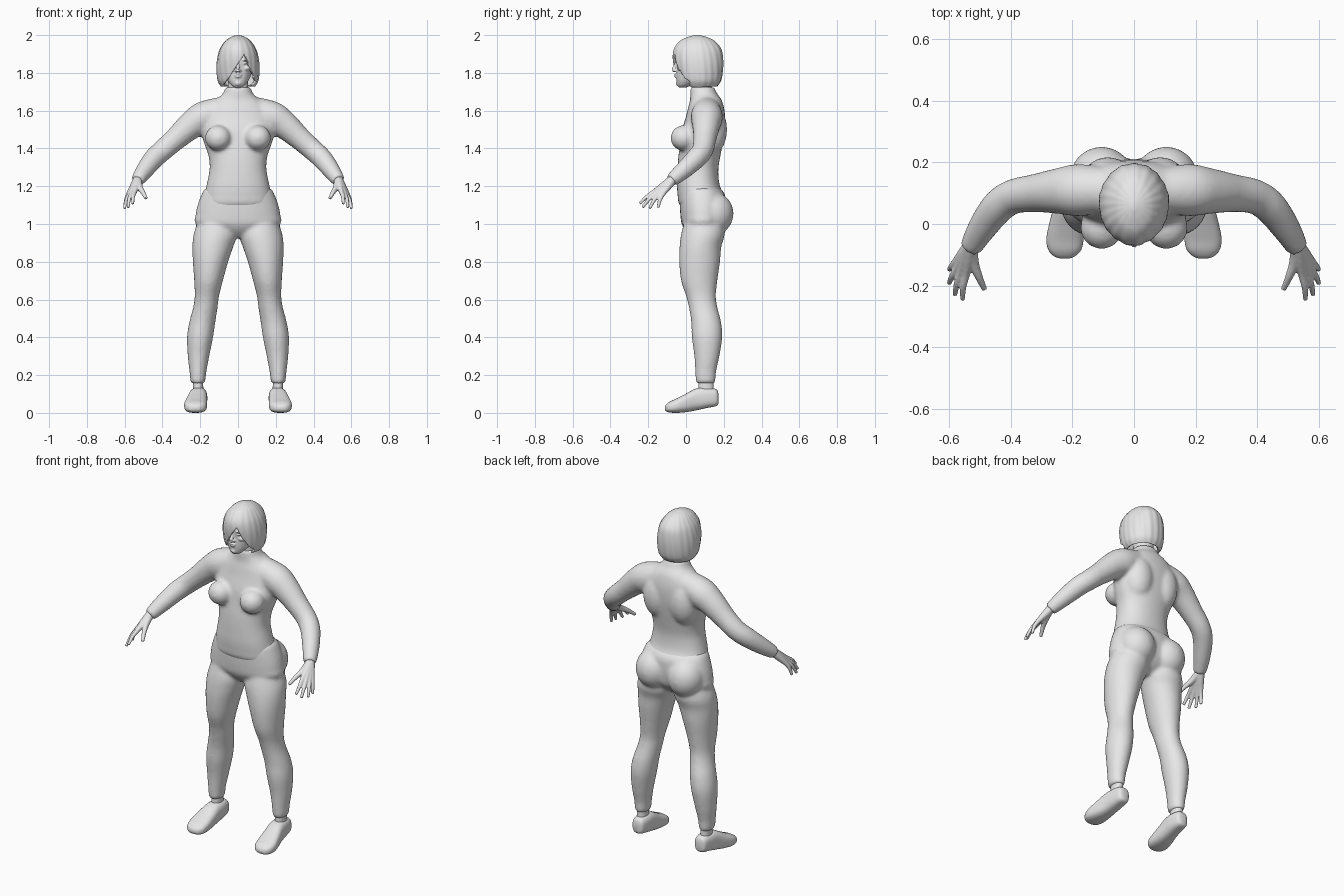
import bpy, bmesh, math
from mathutils import Vector, Matrix

if "Cube" in bpy.data.objects:
    bpy.data.objects.remove(bpy.data.objects["Cube"])

grey = bpy.data.materials.new("plain grey")
grey.use_nodes = True
grey.diffuse_color = (0.8, 0.8, 0.8, 1)
grey.node_tree.nodes["Principled BSDF"].inputs["Base Color"].default_value = grey.diffuse_color


def dense(keys, steps=5):
    """Smoothly interpolate a list of equal-length tuples."""
    out = []
    last = len(keys) - 1
    for i in range(last):
        a, b, c, d = (keys[min(max(j, 0), last)] for j in (i - 1, i, i + 1, i + 2))
        for k in range(steps):
            t = k / steps
            out.append([q + t / 2 * (r - p + t * (2 * p - 5 * q + 4 * r - s + t * (3 * (q - r) + s - p)))
                        for p, q, r, s in zip(a, b, c, d)])
    return out + [list(keys[-1])]


def loft(bm, rings):
    rows = [[bm.verts.new(p) for p in ring] for ring in rings]
    n = len(rows[0])
    for low, high in zip(rows, rows[1:]):
        for i in range(n):
            bm.faces.new((low[i], low[(i + 1) % n], high[(i + 1) % n], high[i]))
    bm.faces.new(rows[0])
    bm.faces.new(rows[-1])


def circle(n, power=1.0):
    for i in range(n):
        a = math.tau * i / n
        c, s = math.cos(a), math.sin(a)
        yield math.copysign(abs(c) ** power, c), math.copysign(abs(s) ** power, s)


def slabs(bm, keys, axis="z", side=1, power=0.9, n=36):
    """Stack of rounded sections: (height, x from, x to, depth from, depth to)."""
    rings = []
    for h, x0, x1, d0, d1 in dense(keys):
        ring = []
        for c, s in circle(n, power):
            x = side * ((x0 + x1) / 2 + c * (x1 - x0) / 2)
            d = (d0 + d1) / 2 + s * (d1 - d0) / 2
            ring.append(Vector((x, d, h) if axis == "z" else (x, h, d)))
        rings.append(ring)
    loft(bm, rings)


def centred(keys):
    return [(z, -w, w, front, back) for z, w, front, back in keys]


def tube(bm, keys, side=1, n=20):
    """Round limb through (x, y, z, radius)."""
    pts = dense(keys)
    rings = []
    for i, p in enumerate(pts):
        ahead = Vector(pts[min(i + 1, len(pts) - 1)][:3]) - Vector(pts[max(i - 1, 0)][:3])
        u = ahead.cross(Vector((0, 0, 1))).normalized()
        v = ahead.cross(u).normalized()
        ring = [Vector(p[:3]) + (u * c + v * s) * p[3] for c, s in circle(n)]
        rings.append([Vector((side * q.x, q.y, q.z)) for q in ring])
    loft(bm, rings)


def blob(bm, centre, radii):
    bmesh.ops.create_icosphere(bm, subdivisions=3, radius=1,
                               matrix=Matrix.Translation(centre) @ Matrix.Diagonal((*radii, 1)))


def finish(name, bm, voxel=None, smoothing=0):
    bmesh.ops.recalc_face_normals(bm, faces=bm.faces)
    mesh = bpy.data.meshes.new(name)
    for f in bm.faces:
        f.smooth = True
    bm.to_mesh(mesh)
    bm.free()
    mesh.materials.append(grey)
    ob = bpy.data.objects.new(name, mesh)
    bpy.context.scene.collection.objects.link(ob)
    if voxel:
        fuse = ob.modifiers.new("fuse", "REMESH")
        fuse.mode = "VOXEL"
        fuse.voxel_size = voxel
        fuse.use_smooth_shade = True
        relax = ob.modifiers.new("relax", "SMOOTH")
        relax.factor = 0.5
        relax.iterations = smoothing
    return ob


SIDES = (("left", 1), ("right", -1))

# Top: trunk, bust, shoulder blades and sleeves
bm = bmesh.new()
slabs(bm, centred([
    (1.05, .14, .02, .17), (1.10, .182, -.034, .19), (1.15, .18, -.044, .2),
    (1.20, .168, -.048, .18), (1.25, .157, -.047, .172), (1.30, .15, -.045, .172),
    (1.36, .156, -.04, .182), (1.43, .18, -.03, .195), (1.50, .195, -.02, .205),
    (1.57, .185, 0, .207), (1.62, .16, .012, .2), (1.66, .115, .022, .187),
    (1.69, .08, .022, .165), (1.725, .067, .024, .15)]))
for _, s in SIDES:
    blob(bm, (s * .105, -.012, 1.455), (.07, .07, .068))
    blob(bm, (s * .085, .13, 1.5), (.09, .088, .14))
    tube(bm, [(.08, .11, 1.6, .075), (.18, .11, 1.565, .085), (.245, .107, 1.525, .075),
              (.325, .1, 1.455, .062), (.395, .088, 1.393, .057), (.445, .053, 1.347, .055),
              (.495, -.015, 1.283, .047), (.532, -.078, 1.23, .036)], s)
finish("long_sleeved_top", bm, .01, 7)

# Trousers: hips, seat and legs
bm = bmesh.new()
slabs(bm, centred([
    (.93, .04, .03, .13), (.96, .12, 0, .17), (1.0, .222, -.023, .2), (1.05, .224, -.03, .21),
    (1.10, .214, -.033, .212), (1.15, .196, -.035, .208), (1.18, .18, -.03, .19),
    (1.20, .15, -.01, .165)]))
for _, s in SIDES:
    blob(bm, (s * .105, .145, 1.055), (.105, .107, .115))
    slabs(bm, [
        (1.04, .03, .2, 0, .19), (.95, .004, .234, -.025, .205), (.88, .025, .241, -.034, .187),
        (.80, .052, .239, -.036, .18), (.70, .08, .232, -.026, .166), (.62, .1, .229, 0, .158),
        (.56, .108, .237, .015, .166), (.48, .12, .258, .028, .186), (.40, .132, .27, .031, .192),
        (.30, .152, .266, .044, .177), (.22, .167, .257, .049, .16), (.17, .173, .252, .051, .156),
        (.155, .182, .243, .06, .148)], side=s, power=1)
finish("trousers", bm, .01, 6)

# Ankles and shoes
for label, s in SIDES:
    bm = bmesh.new()
    slabs(bm, [(.08, .18, .24, .065, .15), (.14, .184, .239, .066, .146), (.2, .187, .24, .07, .145)], side=s)
    finish(label + "_ankle", bm)
    bm = bmesh.new()
    slabs(bm, [
        (.172, .19, .225, .05, .1), (.16, .172, .243, .036, .125), (.11, .163, .254, .026, .134),
        (.055, .163, .262, .014, .13), (0, .163, .276, .004, .102), (-.05, .164, .285, 0, .076),
        (-.085, .172, .278, .002, .06), (-.105, .192, .26, .008, .045), (-.112, .21, .24, .018, .033)],
        "y", s, .75)
    finish(label + "_shoe", bm)

# Hands: one tube per digit running through the palm, fused
KNUCKLES = [
    ((.546, -.163, 1.174), (.557, -.245, 1.108)),
    ((.562, -.156, 1.165), (.582, -.23, 1.088)),
    ((.573, -.141, 1.159), (.601, -.193, 1.082)),
    ((.578, -.122, 1.16), (.6, -.148, 1.086))]
for label, s in SIDES:
    bm = bmesh.new()
    wrist = Vector((.53, -.07, 1.236))
    for knuckle, tip in KNUCKLES:
        k, t = Vector(knuckle), Vector(tip)
        bend = k.lerp(t, .5) + Vector((.004, -.003, .004))
        tube(bm, [(*wrist, .025), (*wrist.lerp(k, .5), .02), (*k, .0135),
                  (*bend, .0105), (*t, .008)], s, 12)
    tube(bm, [(*wrist, .022), (.522, -.125, 1.198, .018), (.505, -.17, 1.17, .013),
              (.486, -.212, 1.135, .009)], s, 12)
    finish(label + "_hand", bm, .004, 3)

# Head: neck, skull and facial features
bm = bmesh.new()
slabs(bm, centred([(1.66, .058, .03, .14), (1.72, .054, .03, .135), (1.80, .052, .03, .13)]))
slabs(bm, centred([
    (1.722, .016, -.036, 0), (1.735, .036, -.045, .03), (1.76, .056, -.05, .08),
    (1.79, .069, -.052, .13), (1.83, .078, -.051, .16), (1.88, .083, -.053, .168),
    (1.93, .075, -.042, .16), (1.97, .045, 0, .12)]))
tube(bm, [(0, -.047, 1.865, .007), (0, -.055, 1.84, .008), (0, -.066, 1.819, .011), (0, -.058, 1.81, .01)])
blob(bm, (0, -.052, 1.791), (.021, .009, .0055))
blob(bm, (0, -.051, 1.78), (.018, .01, .006))
blob(bm, (0, -.04, 1.745), (.018, .014, .015))
for _, s in SIDES:
    blob(bm, (s * .012, -.055, 1.812), (.008, .009, .007))
    blob(bm, (s * .034, -.043, 1.868), (.023, .013, .005))
    blob(bm, (s * .034, -.041, 1.852), (.014, .011, .006))
    blob(bm, (s * .042, -.025, 1.825), (.025, .022, .016))
finish("head", bm, .004, 2)

# Bob haircut with a side-swept fringe, open over the face
bm = bmesh.new()
slabs(bm, centred([
    (1.728, .09, -.022, .165), (1.76, .108, -.046, .186), (1.82, .114, -.062, .196),
    (1.88, .109, -.07, .196), (1.93, .094, -.062, .185), (1.97, .066, -.03, .15),
    (1.99, .038, .01, .11), (2.0, .008, .045, .07)]), power=1, n=120)
bmesh.ops.recalc_face_normals(bm, faces=bm.faces)
for v in bm.verts:
    around = math.atan2(v.co.y - .065, v.co.x)
    lock = 1 + .009 * math.sin(19 * around + 12 * v.co.z) + .005 * math.sin(7 * around)
    v.co.x *= lock
    v.co.y = .065 + (v.co.y - .065) * lock
part = Vector((.035, 0, 1.9))
fringe_edge, cheek_edge = Vector((-.06, 0, 1.76)), Vector((.093, 0, 1.76))
for end in (fringe_edge, cheek_edge):
    along = end - part
    bmesh.ops.bisect_plane(bm, geom=bm.verts[:] + bm.edges[:] + bm.faces[:], plane_co=part,
                           plane_no=along.cross(Vector((0, 1, 0))))


def over_face(f):
    c = f.calc_center_median()
    drop = (part.z - c.z) / (part.z - fringe_edge.z)
    low, high = (part.x + drop * (e.x - part.x) for e in (fringe_edge, cheek_edge))
    return drop > 0 and c.y < .02 and low < c.x < high


bm.normal_update()
bmesh.ops.delete(bm, geom=[f for f in bm.faces if f.normal.z < -.95 or over_face(f)], context="FACES")
hair = finish("bob_hair", bm)
shell = hair.modifiers.new("thickness", "SOLIDIFY")
shell.thickness = .014
shell.offset = -1
